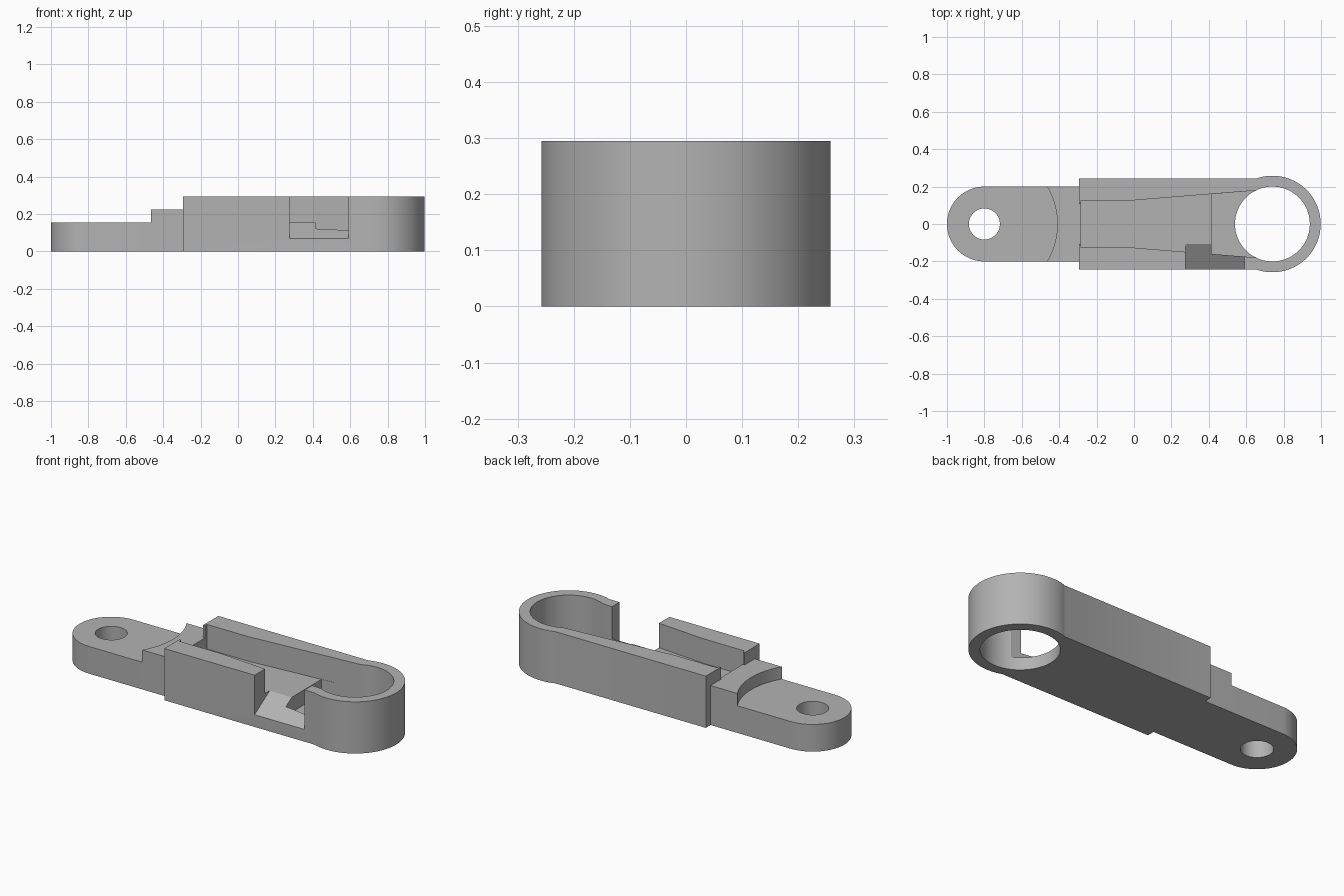
import bpy, bmesh
from math import cos, sin, pi, asin

cube = bpy.data.objects.get("Cube")
if cube:
    bpy.data.objects.remove(cube, do_unlink=True)

grey = bpy.data.materials.new("plain grey")
grey.use_nodes = True
grey.diffuse_color = (0.45, 0.45, 0.45, 1)
grey.node_tree.nodes["Principled BSDF"].inputs["Base Color"].default_value = (0.45, 0.45, 0.45, 1)


def arc(cx, r, a0, a1, n=48):
    """Points on an arc centred on the long axis."""
    return [(cx + r * cos(a0 + (a1 - a0) * i / n), r * sin(a0 + (a1 - a0) * i / n))
            for i in range(n + 1)]


def prism(name, outline, lo, hi, axis="z"):
    """Extrude an outline along z, or a (y, z) profile along x."""
    place = (lambda p, h: (p[0], p[1], h)) if axis == "z" else (lambda p, h: (h, p[0], p[1]))
    bm = bmesh.new()
    bottom = [bm.verts.new(place(p, lo)) for p in outline]
    top = [bm.verts.new(place(p, hi)) for p in outline]
    bm.faces.new(bottom)
    bm.faces.new(top)
    for i in range(len(outline)):
        j = (i + 1) % len(outline)
        bm.faces.new((bottom[i], bottom[j], top[j], top[i]))
    bmesh.ops.recalc_face_normals(bm, faces=bm.faces)
    mesh = bpy.data.meshes.new(name)
    bm.to_mesh(mesh)
    bm.free()
    mesh.materials.append(grey)
    obj = bpy.data.objects.new(name, mesh)
    bpy.context.collection.objects.link(obj)
    return obj


def combine(target, tool, operation="DIFFERENCE"):
    """Apply a boolean and discard the tool."""
    mod = target.modifiers.new("cut", "BOOLEAN")
    mod.operation, mod.solver, mod.object = operation, "EXACT", tool
    bpy.context.view_layer.objects.active = target
    bpy.ops.object.modifier_apply(modifier=mod.name)
    bpy.data.objects.remove(tool, do_unlink=True)


def mirrored(half):
    """Close a half outline across the long axis."""
    return half + [(x, -y) for x, y in reversed(half)]


END = -0.295       # where the rails start
EYE, RING = -0.8, 0.74

# Thin tongue with rounded end, raised step and pin hole
tongue = prism("tongue", arc(EYE, 0.2, pi / 2, 3 * pi / 2) + [(END, -0.2), (END, 0.2)], 0, 0.155)
a = asin(0.2 / 0.39)
step = prism("step", arc(EYE, 0.39, -a, a, 24) + [(END, 0.2), (END, -0.2)], 0, 0.225)
combine(tongue, step, "UNION")
combine(tongue, prism("pin_hole", arc(EYE, 0.083, 0, 2 * pi)[:-1], -0.1, 0.4))

# Channel body merging into the big ring
b = pi - asin(0.243 / 0.258)
body = prism("channel_body", arc(RING, 0.258, -b, b, 96) + [(END, 0.243), (END, -0.243)], 0, 0.295)

# Flared channel, its lower pocket, the open end and the ring bore
channel = mirrored([(-0.283, 0.125), (-0.02, 0.125), (0.41, 0.16), (0.65, 0.179)])
pocket = mirrored([(0.415, 0.16), (0.65, 0.179)])
mouth = mirrored([(-0.4, 0.108), (-0.2, 0.108)])
combine(body, prism("channel", channel, 0.155, 0.5))
combine(body, prism("pocket", pocket, 0.07, 0.5))
combine(body, prism("mouth", mouth, 0.225, 0.5))
combine(body, prism("ring_bore", arc(RING, 0.2, 0, 2 * pi, 96)[:-1], -0.1, 0.5))

# Side notch with a sloping floor in the front rail
notch = [(-0.3, 0.034), (-0.09, 0.166), (-0.09, 0.5), (-0.3, 0.5)]
combine(body, prism("side_notch", notch, 0.275, 0.59, axis="x"))

# Smooth the round walls, keep the corners crisp
for obj in (tongue, body):
    bpy.ops.object.select_all(action="DESELECT")
    obj.select_set(True)
    bpy.context.view_layer.objects.active = obj
    bpy.ops.object.shade_smooth_by_angle(angle=pi / 9)
